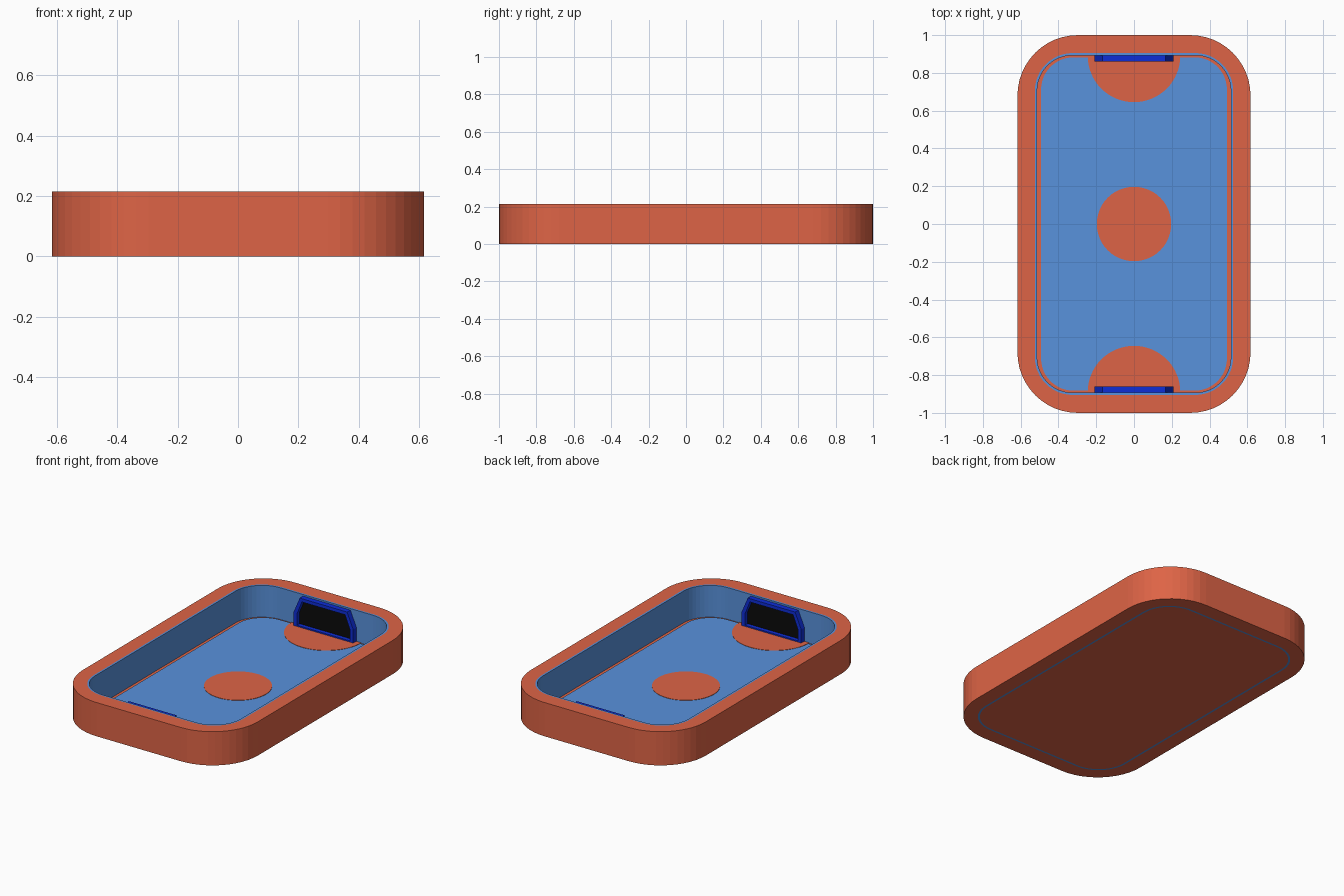
import bpy, bmesh, math

if "Cube" in bpy.data.objects:
    bpy.data.objects.remove(bpy.data.objects["Cube"])

def srgb(r, g, b):
    def lin(c):
        c /= 255
        return c / 12.92 if c < 0.04045 else ((c + 0.055) / 1.055) ** 2.4
    return (lin(r), lin(g), lin(b), 1)

def material(name, rgb):
    m = bpy.data.materials.new(name)
    m.diffuse_color = srgb(*rgb)
    m.use_nodes = True
    m.node_tree.nodes["Principled BSDF"].inputs["Base Color"].default_value = m.diffuse_color
    return m

ORANGE = material("orange", (222, 100, 70))
BLUE = material("light blue", (89, 146, 220))
GOAL_BLUE = material("goal blue", (13, 45, 215))
BLACK = material("black", (10, 10, 10))

def rounded_rect(hx, hy, r, seg=12):
    pts = []
    for i, (sx, sy) in enumerate([(1, 1), (-1, 1), (-1, -1), (1, -1)]):
        for k in range(seg + 1):
            a = math.pi / 2 * (i + k / seg)
            pts.append((sx * (hx - r) + r * math.cos(a), sy * (hy - r) + r * math.sin(a)))
    return pts

def arc(cy, r, a0, a1, n):
    return [(r * math.cos(a0 + (a1 - a0) * k / n), cy + r * math.sin(a0 + (a1 - a0) * k / n))
            for k in range(n)]

def make_object(name, bm, mat):
    bmesh.ops.recalc_face_normals(bm, faces=bm.faces)
    mesh = bpy.data.meshes.new(name)
    bm.to_mesh(mesh)
    bm.free()
    mesh.materials.append(mat)
    ob = bpy.data.objects.new(name, mesh)
    bpy.context.collection.objects.link(ob)
    return ob

def flat_z(p, h):
    return (p[0], p[1], h)

def slab(name, pts, lo, hi, mat, place=flat_z):
    """Solid prism from an outline."""
    bm = bmesh.new()
    a, b = ([bm.verts.new(place(p, h)) for p in pts] for h in (lo, hi))
    n = len(pts)
    bm.faces.new(a)
    bm.faces.new(b)
    for i in range(n):
        j = (i + 1) % n
        bm.faces.new((a[i], a[j], b[j], b[i]))
    return make_object(name, bm, mat)

def ring(name, outer, inner, lo, hi, mat, place=flat_z):
    """Closed ring between two outlines with equal point counts."""
    bm = bmesh.new()
    loops = [[bm.verts.new(place(p, h)) for p in pts]
             for pts, h in ((outer, lo), (outer, hi), (inner, hi), (inner, lo))]
    n = len(outer)
    for k in range(4):
        a, b = loops[k], loops[(k + 1) % 4]
        for i in range(n):
            j = (i + 1) % n
            bm.faces.new((a[i], a[j], b[j], b[i]))
    return make_object(name, bm, mat)

# Tray: outer frame, inner wall lining, floor
H = 0.215
opening = rounded_rect(0.525, 0.905, 0.2)
lining = rounded_rect(0.513, 0.893, 0.188)
ring("outer_frame", rounded_rect(0.617, 1.0, 0.32), opening, 0, H, ORANGE)
ring("wall_lining", opening, lining, 0, H, BLUE)
slab("floor_base", lining, 0, 0.013, ORANGE)
slab("playing_surface", rounded_rect(0.492, 0.882, 0.17), 0.013, 0.017, BLUE)

# Painted floor markings
slab("centre_spot", arc(0, 0.197, 0, 2 * math.pi, 48), 0.017, 0.019, ORANGE)

# Goals at both ends, with the half-round crease in front
outer = [(-0.21, 0.017), (0.21, 0.017), (0.21, 0.105), (0.167, 0.205), (-0.167, 0.205), (-0.21, 0.105)]
inner = [(-0.186, 0.027), (0.186, 0.027), (0.186, 0.1), (0.152, 0.184), (-0.152, 0.184), (-0.186, 0.1)]
for side, s in (("back", 1), ("front", -1)):
    def upright(p, h, s=s):
        return (p[0], s * h, p[1])
    half = [(x, s * y) for x, y in arc(0.89, 0.245, math.pi, 2 * math.pi, 32)] + [(0.245, s * 0.89)]
    slab(side + "_goal_crease", half, 0.013, 0.019, ORANGE)
    ring(side + "_goal_frame", outer, inner, 0.86, 0.893, GOAL_BLUE, upright)
    slab(side + "_goal_mouth", inner, 0.885, 0.893, BLACK, upright)
